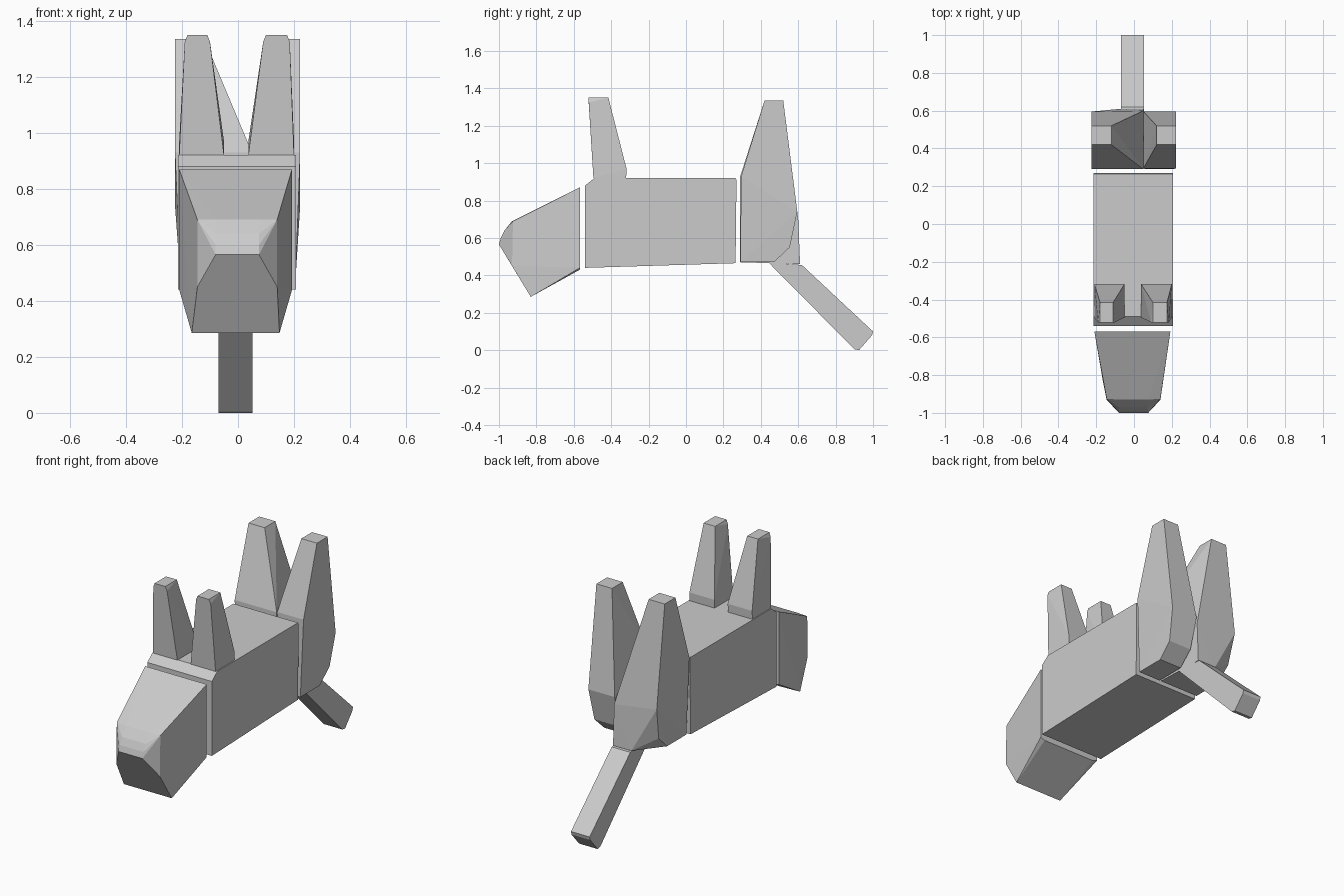
import bpy, bmesh, math


def span(x0, x1, *yz):
    """Left/right point pair for every (y, z) in a side profile."""
    return [(x, y, z) for y, z in yz for x in (x0, x1)]


def hull(name, pts):
    """Flat-faced convex block around the given corner points."""
    bm = bmesh.new()
    for p in pts:
        bm.verts.new(p)
    bmesh.ops.convex_hull(bm, input=bm.verts[:])
    loose = [v for v in bm.verts if not v.link_faces]
    bmesh.ops.delete(bm, geom=loose, context='VERTS')
    bmesh.ops.dissolve_limit(bm, angle_limit=math.radians(0.5),
                             verts=bm.verts[:], edges=bm.edges[:])
    bmesh.ops.recalc_face_normals(bm, faces=bm.faces[:])
    me = bpy.data.meshes.new(name)
    bm.to_mesh(me)
    bm.free()
    ob = bpy.data.objects.new(name, me)
    bpy.context.collection.objects.link(ob)
    return ob


# Torso block with chamfered front top edge
hull("body", span(-0.215, 0.207, (-0.54, 0.44), (-0.54, 0.88), (-0.49, 0.92),
                  (0.265, 0.92), (0.27, 0.91), (0.265, 0.465)))

# Head: broad at the neck, tapering to a small muzzle plate
hull("head",
     span(-0.21, 0.193, (-0.568, 0.87), (-0.568, 0.44))
     + span(-0.165, 0.148, (-0.83, 0.285))
     + span(-0.18, 0.165, (-0.568, 0.43))
     + span(-0.145, 0.14, (-0.925, 0.69), (-0.93, 0.45))
     + span(-0.08, 0.075, (-0.97, 0.64), (-0.93, 0.69), (-1.0, 0.565), (-0.99, 0.60)))

# Front legs, pointing up from the torso
for side, (b0, b1, t0, t1) in {"left": (-0.21, -0.05, -0.18, -0.11),
                               "right": (0.037, 0.2, 0.10, 0.175)}.items():
    hull("front_leg_" + side,
         span(b0, b1, (-0.495, 0.92), (-0.32, 0.92), (-0.318, 0.97))
         + span(t0 - 0.01, t1 + 0.01, (-0.52, 1.325))
         + span(t0, t1, (-0.522, 1.35), (-0.415, 1.35)))

# Left hind leg with the rump that carries the tail
hull("hind_leg_left",
     span(-0.225, -0.12, (0.42, 1.335), (0.52, 1.335))
     + span(-0.225, 0.05, (0.29, 0.93))
     + span(-0.225, -0.10, (0.595, 0.74))
     + span(-0.205, 0.05, (0.29, 0.47), (0.47, 0.47))
     + span(-0.21, -0.1, (0.555, 0.55))
     + span(-0.07, 0.05, (0.61, 0.46))
     + [(0.05, 0.60, 0.70)])

# Right hind leg
hull("hind_leg_right",
     span(0.12, 0.222, (0.42, 1.335), (0.52, 1.335))
     + span(0.05, 0.222, (0.295, 0.93), (0.595, 0.74))
     + span(0.06, 0.205, (0.29, 0.47), (0.47, 0.47))
     + span(0.06, 0.21, (0.555, 0.55)))

# Tail, slanting down and back
hull("tail", span(-0.07, 0.052, (0.44, 0.47), (0.62, 0.455), (1.0, 0.10),
                  (0.995, 0.08), (0.925, 0.0), (0.90, 0.005)))
